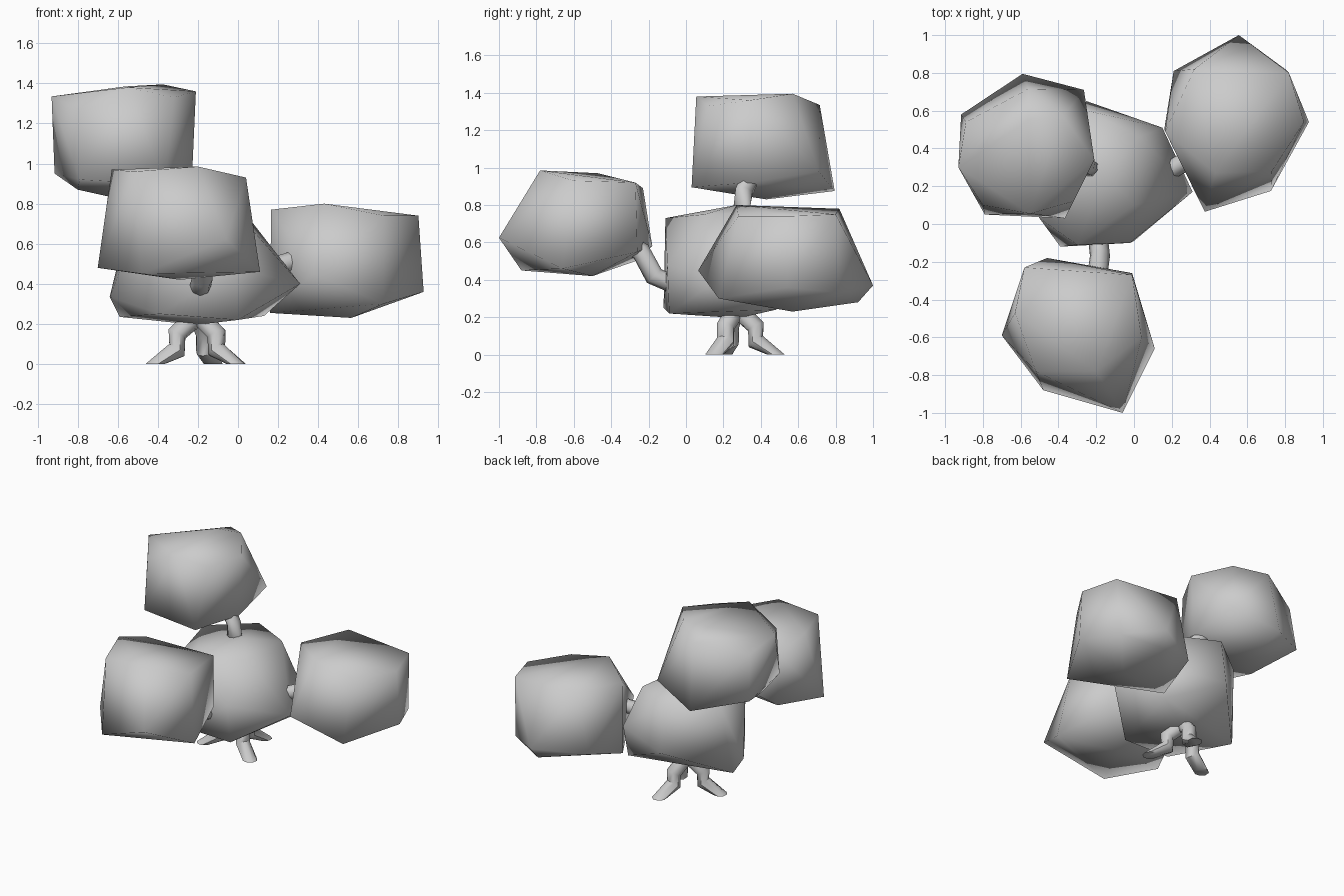
import bpy, bmesh, math
from mathutils import Vector

if "Cube" in bpy.data.objects:
    bpy.data.objects.remove(bpy.data.objects["Cube"])


def finish(name, bm, angle):
    bmesh.ops.recalc_face_normals(bm, faces=bm.faces)
    me = bpy.data.meshes.new(name)
    bm.to_mesh(me)
    bm.free()
    ob = bpy.data.objects.new(name, me)
    bpy.context.collection.objects.link(ob)
    bpy.ops.object.select_all(action='DESELECT')
    ob.select_set(True)
    bpy.context.view_layer.objects.active = ob
    bpy.ops.object.shade_smooth_by_angle(angle=math.radians(angle))


def foliage(name, crown, skirt, bottom):
    """Leaf clump: hull over upper corners, lower corners and underside."""
    bm = bmesh.new()
    for p in crown + skirt + bottom:
        bm.verts.new(p)
    res = bmesh.ops.convex_hull(bm, input=bm.verts)
    junk = {g for g in res["geom_interior"] + res["geom_unused"]
            if isinstance(g, bmesh.types.BMVert)}
    bmesh.ops.delete(bm, geom=list(junk), context='VERTS')
    finish(name, bm, 150)


def tube(name, path, radius, flat_end=False, sides=8):
    """Eight-sided bent limb along a path."""
    bm = bmesh.new()
    pts = [Vector(p) for p in path]
    rings = []
    for i, p in enumerate(pts):
        d = (pts[min(i + 1, len(pts) - 1)] - pts[max(i - 1, 0)]).normalized()
        if flat_end and i == len(pts) - 1:
            d = Vector((0, 0, -1))
        ref = Vector((0.6, 0.8, 0)) if abs(d.z) > 0.99 else Vector((0, 0, 1))
        u = d.cross(ref).normalized()
        if flat_end:  # keep leg rings aligned around their outward direction
            out = pts[-1] - pts[0]
            u = Vector((-out.y, out.x, 0)).normalized()
        v = d.cross(u).normalized()
        rings.append([bm.verts.new(p + radius * (math.cos(a) * u + math.sin(a) * v))
                      for a in (2 * math.pi * k / sides for k in range(sides))])
    for a, b in zip(rings, rings[1:]):
        for k in range(sides):
            j = (k + 1) % sides
            bm.faces.new((a[k], a[j], b[j], b[k]))
    bm.faces.new(rings[0])
    bm.faces.new(rings[-1])
    finish(name, bm, 50)


# Leaf clumps
foliage("front_foliage",
        [(-.63, -.47, .97), (-.52, -.78, .96), (-.20, -.78, .985), (.04, -.60, .93),
         (-.01, -.27, .92), (-.58, -.23, .89)],
        [(.11, -.66, .46), (-.06, -1, .625), (-.48, -.88, .45), (-.70, -.59, .48),
         (-.46, -.18, .58), (-.01, -.26, .55)],
        [(-.29, -.50, .42), (-.55, -.27, .50)])
foliage("right_foliage",
        [(.32, .82, .78), (.82, .80, .75), (.90, .54, .74), (.73, .28, .74),
         (.43, .27, .80), (.165, .49, .77)],
        [(.555, 1, .37), (.926, .54, .36), (.725, .175, .30), (.375, .065, .45),
         (.16, .50, .255), (.21, .81, .35), (.80, .82, .33)],
        [(.565, .57, .23), (.55, .92, .28)])
foliage("top_foliage",
        [(-.93, .30, 1.335), (-.80, .10, 1.27), (-.55, .055, 1.38), (-.32, .12, 1.33),
         (-.21, .34, 1.36), (-.375, .57, 1.395), (-.56, .55, 1.385),
         (-.56, .715, 1.335), (-.89, .54, 1.27)],
        [(-.59, .795, .875), (-.265, .71, .98), (-.23, .34, .92), (-.365, .03, .895),
         (-.79, .05, .92), (-.915, .58, .95)],
        [(-.62, .43, .83), (-.80, .25, .87)])
foliage("centre_foliage",
        [(-.30, -.11, .73), (0, .10, .75), (.03, .46, .76), (-.25, .60, .76),
         (-.54, .38, .75), (-.50, .03, .68), (-.15, .27, .80)],
        [(.31, .17, .40), (.15, .51, .46), (.13, .48, .24), (-.02, -.10, .48),
         (-.39, -.12, .25), (-.64, .25, .335), (-.25, .65, .42)],
        [(-.21, .28, .195), (-.59, .30, .235), (0, -.09, .22)])

# Roots spread around the trunk
cx, cy = -.20, .27
for i, deg in enumerate((198, 328, 70)):
    c, s = math.cos(math.radians(deg)), math.sin(math.radians(deg))
    tube(f"root_{i + 1}",
         [(cx + r * c, cy + r * s, z)
          for r, z in ((.0, .27), (.03, .22), (.11, .15), (.11, .07), (.225, 0))],
         .05, flat_end=True)

# Branches from the trunk core to the outer clumps
core = (cx, cy, .45)
tube("trunk", [(cx, cy, .2), (cx, cy, .5)], .055)
tube("front_branch", [core, (-.19, -.08, .38), (-.18, -.17, .42), (-.19, -.24, .55),
                      (-.22, -.36, .62)], .053)
tube("right_branch", [core, (.12, .26, .46), (.20, .29, .49), (.36, .38, .54)], .05)
tube("top_branch", [core, (-.21, .33, .72), (-.24, .30, .80), (-.25, .31, .87),
                    (-.34, .35, .96)], .05)
